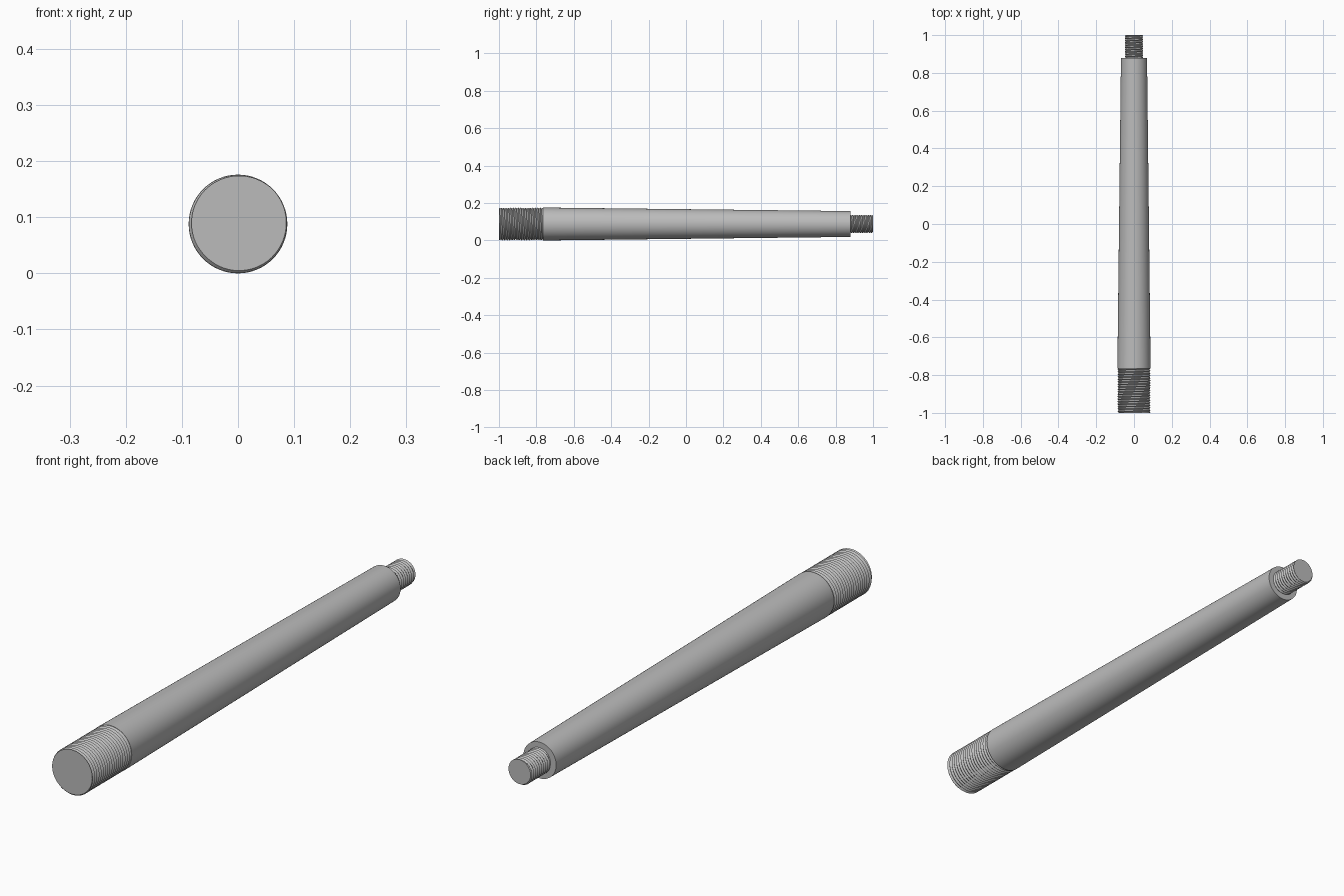
import bpy, bmesh, math

cube = bpy.data.objects.get("Cube")
if cube:
    bpy.data.objects.remove(cube, do_unlink=True)

AXIS_Z = 0.088
SEGMENTS = 64

steel = bpy.data.materials.new("plain grey steel")
steel.use_nodes = True
steel.diffuse_color = (0.5, 0.5, 0.5, 1)
steel.node_tree.nodes["Principled BSDF"].inputs["Base Color"].default_value = (0.5, 0.5, 0.5, 1)


def finish(name, bm):
    """Turn the mesh into a smooth-shaded object with sharp edges kept."""
    bmesh.ops.recalc_face_normals(bm, faces=bm.faces)
    mesh = bpy.data.meshes.new(name)
    bm.to_mesh(mesh)
    bm.free()
    mesh.materials.append(steel)
    obj = bpy.data.objects.new(name, mesh)
    obj.location.z = AXIS_Z
    bpy.context.collection.objects.link(obj)
    bpy.ops.object.select_all(action='DESELECT')
    obj.select_set(True)
    bpy.context.view_layer.objects.active = obj
    bpy.ops.object.shade_smooth_by_angle(angle=math.radians(30))
    return obj


def tapered_rod(name, y0, y1, r0, r1):
    bm = bmesh.new()
    rings = []
    for y, r in ((y0, r0), (y1, r1)):
        angles = [math.tau * i / SEGMENTS for i in range(SEGMENTS)]
        rings.append([bm.verts.new((r * math.cos(a), y, r * math.sin(a))) for a in angles])
    for i in range(SEGMENTS):
        j = (i + 1) % SEGMENTS
        bm.faces.new((rings[0][i], rings[0][j], rings[1][j], rings[1][i]))
    for ring in rings:
        bm.faces.new(ring)
    return finish(name, bm)


def threaded_rod(name, y0, y1, crest, depth, turns):
    """Solid rod with a helical V thread, cut flat at both ends."""
    bm = bmesh.new()
    pitch = (y1 - y0) / turns
    columns = []
    for j in range(SEGMENTS + 1):
        turn = j / SEGMENTS
        angle = math.radians(225) - math.tau * turn
        column = []
        for m in range(-2, 2 * turns + 1):
            y = min(max(y0 + pitch * (m / 2 + turn), y0), y1)
            phase = ((y - y0) / pitch - turn) % 1.0
            r = crest - depth * abs(1 - 2 * phase)
            column.append(bm.verts.new((r * math.cos(angle), y, r * math.sin(angle))))
        columns.append(column)
    for a, b in zip(columns, columns[1:]):
        for m in range(len(a) - 1):
            bm.faces.new((a[m], a[m + 1], b[m + 1], b[m]))
    bmesh.ops.remove_doubles(bm, verts=bm.verts, dist=0.00002)
    # flat end caps
    bmesh.ops.holes_fill(bm, edges=[e for e in bm.edges if e.is_boundary], sides=0)
    return finish(name, bm)


# Long tapered shaft with a thick thread in front and a thin one behind
tapered_rod("tapered_shaft", -0.765, 0.88, 0.088, 0.069)
threaded_rod("front_thread", -1.0, -0.765, 0.0875, 0.006, 18)
threaded_rod("rear_thread", 0.88, 1.0, 0.049, 0.005, 10)
